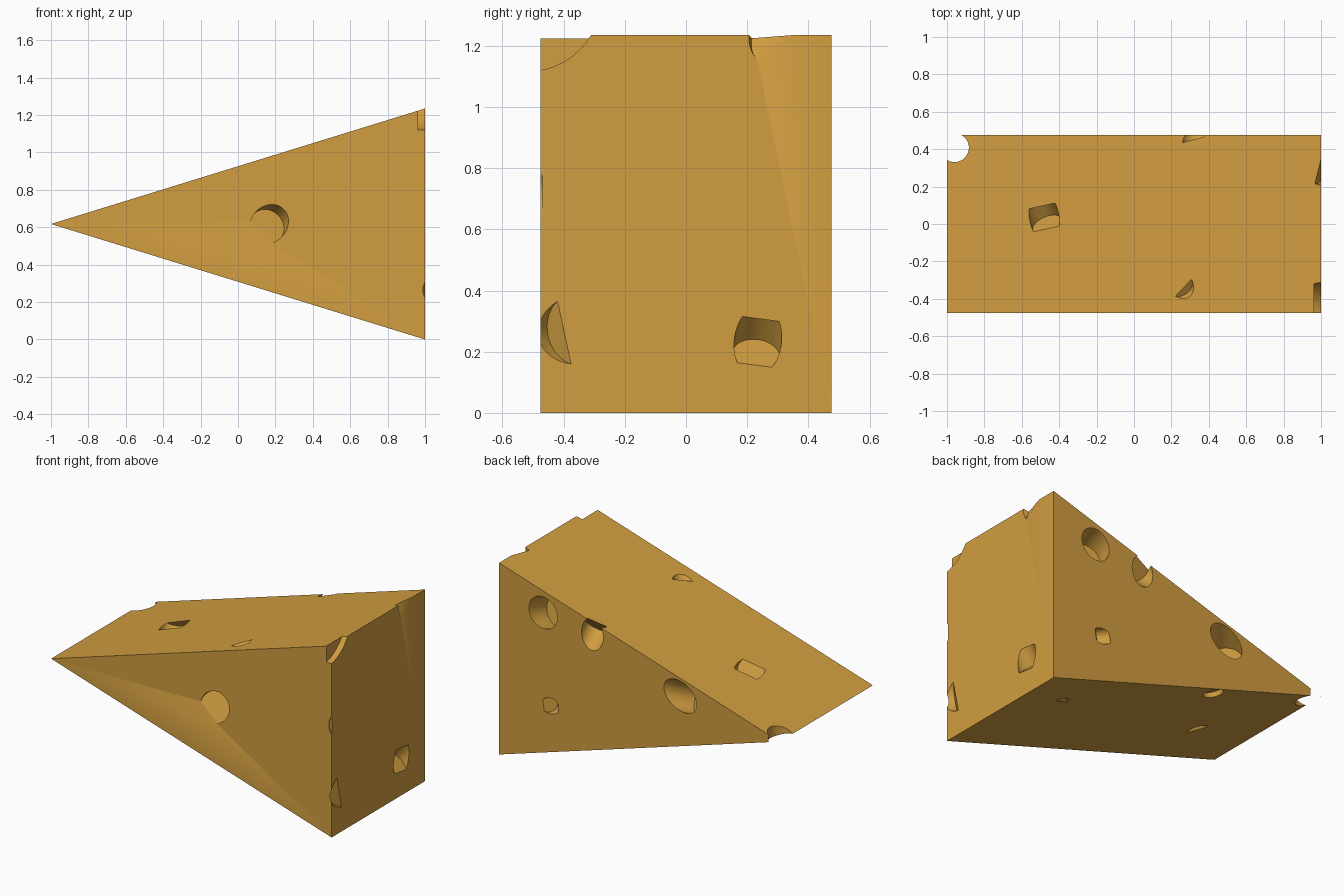
import bpy, bmesh, math
from mathutils import Vector

if "Cube" in bpy.data.objects:
    bpy.data.objects.remove(bpy.data.objects["Cube"])

mat = bpy.data.materials.new("cheese_yellow")
mat.diffuse_color = (0.64, 0.34, 0.052, 1)
mat.use_nodes = True
mat.node_tree.nodes["Principled BSDF"].inputs["Base Color"].default_value = mat.diffuse_color

Y, ZMID, TOP = 0.475, 0.6175, 1.235
SLOPE = ZMID / 2


def upper(x):
    return ZMID + SLOPE * (x + 1)


def lower(x):
    return ZMID - SLOPE * (x + 1)


def mix(n, t, k):
    """Axis leaning from face normal n towards in-face direction t."""
    return Vector(n).normalized() * (1 - k * k) ** 0.5 + Vector(t).normalized() * k


# Wedge: triangular profile extruded through its depth
bm = bmesh.new()
prof = [(-1, ZMID), (1, 0), (1, TOP)]
face = bm.faces.new([bm.verts.new((x, -Y, z)) for x, z in prof])
ext = bmesh.ops.extrude_face_region(bm, geom=[face])
bmesh.ops.translate(bm, vec=(0, 2 * Y, 0),
                    verts=[v for v in ext["geom"] if isinstance(v, bmesh.types.BMVert)])
bmesh.ops.recalc_face_normals(bm, faces=bm.faces)
mesh = bpy.data.meshes.new("cheese_wedge")
bm.to_mesh(mesh)
bm.free()
wedge = bpy.data.objects.new("cheese_wedge", mesh)
bpy.context.collection.objects.link(wedge)
mesh.materials.append(mat)

# Holes: point on the face, outward axis, radius, floor depth, cap height
NU, NL = (-SLOPE, 0, 1), (-SLOPE, 0, -1)
holes = [
    # front face
    ((0.167, -Y, 0.618), (0.34, -0.87, 0.36), 0.096, 0.034, 0.3),
    # back face
    ((0.686, Y, 0.998), (0.2, 1, 0.2), 0.1, 0.13, 0.3),
    ((0.335, Y, 0.95), (0, 0.75, -0.65), 0.077, 0.067, 0.3),
    ((-0.292, Y, 0.722), (0.6, 0.72, 0.34), 0.09, 0.13, 0.3),
    ((0.635, Y, 0.41), (-0.7, 0.7, 0.1), 0.05, 0.035, 0.04),
    # notch through the thin edge
    ((-0.96, 0.408, ZMID), (0, 0, 1), 0.077, 0.3, 0.3),
    # upper slope
    ((-0.48, 0.035, upper(-0.48)), mix(NU, (-0.2, 1, -0.06), 0.8), 0.083, 0.05, 0.05),
    ((0.237, -0.313, upper(0.237)), mix(NU, (0.69, -0.72, 0.21), 0.7), 0.07, -0.028, 0.3),
    # thick end and its corners
    ((1, -0.52, 1.36), (1, 0, 0), 0.244, 0.038, 0.2),
    ((1, 0.297, 1.215), (0.9, -0.25, 0.35), 0.088, 0.006, 0.2),
    ((1, -0.34, 0.275), (0.8, -0.6, -0.13), 0.115, -0.036, 0.3),
    ((1, 0.235, 0.235), (0.65, 0.1, 0.75), 0.077, 0.06, 0.055),
    ((1.08, -Y, 0.72), (0, -1, 0), 0.1, 0.006, 0.1),
    # lower slope
    ((0.68, 0.15, lower(0.68)), mix(NL, (0, 1, 0), 0.6), 0.045, -0.006, 0.2),
    ((-0.61, -0.13, lower(-0.61)), mix(NL, (0.8, 0.6, -0.25), 0.8), 0.078, -0.06, 0.3),
    ((-0.25, 0.41, lower(-0.25)), NL, 0.06, 0.03, 0.2),
]

cutters = []
for p, axis, r, below, above in holes:
    a = Vector(axis).normalized()
    bpy.ops.mesh.primitive_cylinder_add(
        vertices=48, radius=r, depth=above + below,
        location=Vector(p) + a * (above - below) / 2,
        rotation=a.to_track_quat('Z', 'Y').to_euler())
    c = bpy.context.object
    c.name = "hole_cutter"
    c.hide_render = True
    c.data.materials.append(mat)
    cutters.append(c)
    m = wedge.modifiers.new("hole", 'BOOLEAN')
    m.operation, m.solver, m.object = 'DIFFERENCE', 'EXACT', c

# Bake the holes and clear the cutters
bpy.ops.object.select_all(action='DESELECT')
wedge.select_set(True)
bpy.context.view_layer.objects.active = wedge
for m in list(wedge.modifiers):
    bpy.ops.object.modifier_apply(modifier=m.name)
for c in cutters:
    bpy.data.objects.remove(c)
bpy.ops.object.shade_smooth_by_angle(angle=math.radians(30))
